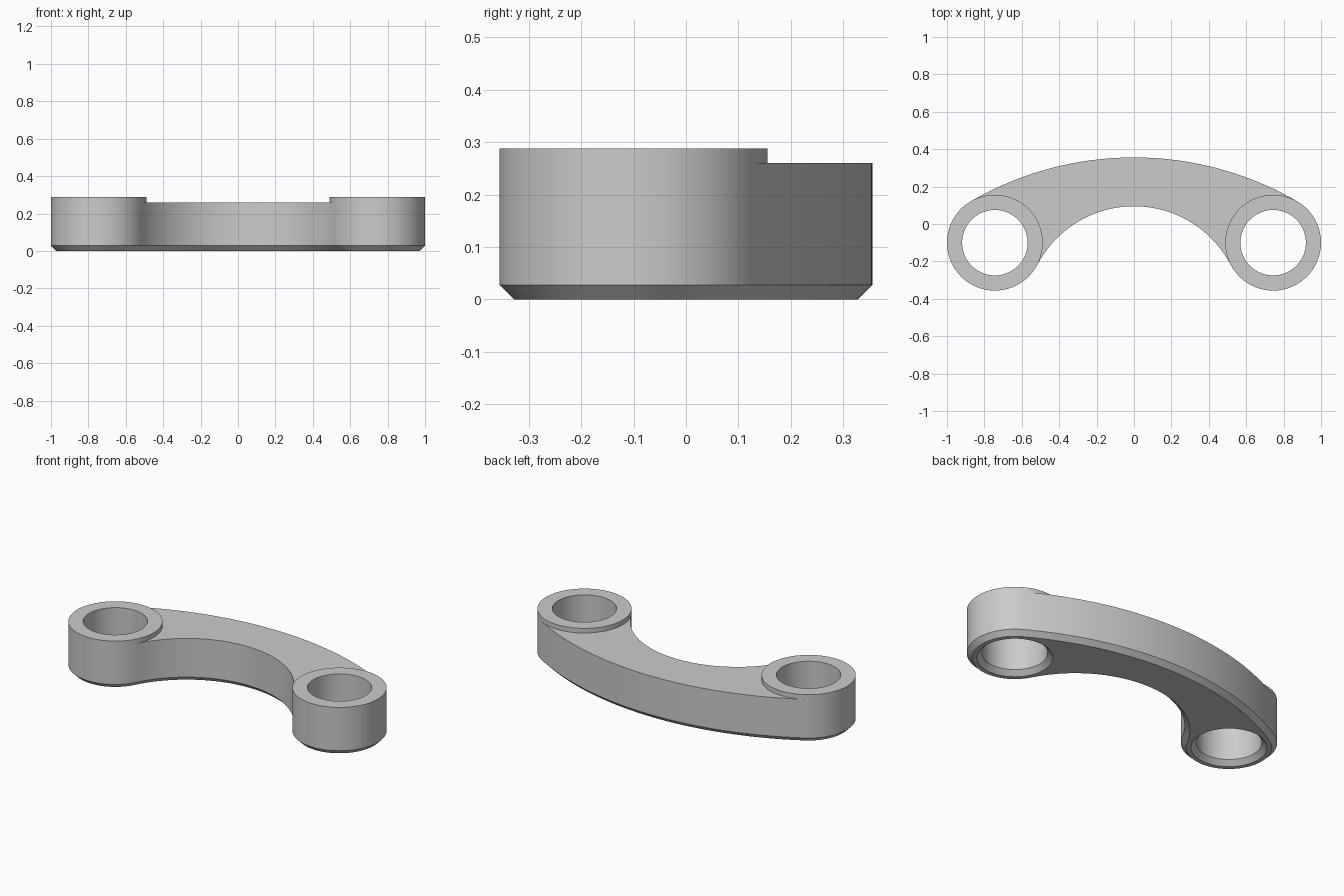
import bpy
import bmesh
from math import atan2, cos, hypot, pi, sin

cube = bpy.data.objects.get("Cube")
if cube:
    bpy.data.objects.remove(cube)

# Main dimensions
BOSS_X, BOSS_Y = 0.744, -0.1
BOSS_R, HOLE_R = 0.256, 0.175
BACK_Y, FRONT_Y = 0.356, 0.095       # arm edges on the centre line
ARM_TOP, BOSS_TOP, CHAMFER = 0.26, 0.288, 0.028


def tangent_centre(apex, r):
    """Centre y of an arc through (0, apex) tangent to the boss circles."""
    k = apex - r
    return (k * k - BOSS_X ** 2 - BOSS_Y ** 2) / (2 * (k - BOSS_Y))


back_c = tangent_centre(BACK_Y, BOSS_R)
front_c = tangent_centre(FRONT_Y, -BOSS_R)
back_r, front_r = BACK_Y - back_c, FRONT_Y - front_c
a = atan2(BOSS_Y - back_c, BOSS_X)
b = atan2(BOSS_Y - front_c, BOSS_X)


def arc(cx, cy, r, start, end, z, steps=40):
    angles = [start + (end - start) * i / steps for i in range(steps + 1)]
    return [(cx + r * cos(t), cy + r * sin(t), z) for t in angles]


def back_arc(z, inset=0):
    return arc(0, back_c, back_r - inset, pi - a, a, z)


def front_arc(z, inset=0):
    return arc(0, front_c, front_r + inset, b, pi - b, z)


def boss_outside(side, r, z):
    pts = arc(BOSS_X, BOSS_Y, r, a, b - pi, z)
    return [(side * x, y, h) for x, y, h in pts]


def boss_inside(side, r, z):
    pts = arc(BOSS_X, BOSS_Y, r, a, b + pi, z)
    return [(side * x, y, h) for x, y, h in pts]


bm = bmesh.new()


def loft(*rows):
    """Skin a series of matching point rows with quads."""
    rows = [[bm.verts.new(p) for p in row] for row in rows]
    for low, high in zip(rows, rows[1:]):
        for i in range(len(low) - 1):
            bm.faces.new((low[i], low[i + 1], high[i + 1], high[i]))


def arm_face(z, inset):
    """Flat crescent between the two bosses."""
    r = BOSS_R - inset
    loop = (back_arc(z, inset)[:-1] + boss_inside(1, r, z)[:-1]
            + front_arc(z, inset)[:-1] + boss_inside(-1, r, z)[:0:-1])
    bm.faces.new([bm.verts.new(p) for p in loop])


# Arm: top, underside and chamfered edge walls
arm_face(ARM_TOP, 0)
arm_face(0, CHAMFER)
for edge in (back_arc, front_arc):
    loft(edge(0, CHAMFER), edge(CHAMFER), edge(ARM_TOP))

# Bosses: chamfered outer wall, raised rim and through hole
for side in (-1, 1):
    for half in (boss_outside, boss_inside):
        hole = [half(side, HOLE_R, BOSS_TOP), half(side, HOLE_R, CHAMFER),
                half(side, HOLE_R + CHAMFER, 0), half(side, BOSS_R - CHAMFER, 0)]
        rim = [half(side, BOSS_R, ARM_TOP), half(side, BOSS_R, BOSS_TOP)]
        loft(*rim, *hole)
    loft(boss_outside(side, BOSS_R - CHAMFER, 0),
         boss_outside(side, BOSS_R, CHAMFER),
         boss_outside(side, BOSS_R, ARM_TOP))

bmesh.ops.remove_doubles(bm, verts=bm.verts, dist=0.0001)
bmesh.ops.recalc_face_normals(bm, faces=bm.faces)

mesh = bpy.data.meshes.new("curved_link")
bm.to_mesh(mesh)
bm.free()
link = bpy.data.objects.new("curved_link", mesh)
bpy.context.collection.objects.link(link)

# Plain grey finish
grey = bpy.data.materials.new("light_grey")
grey.use_nodes = True
colour = (0.6, 0.6, 0.6, 1)
grey.diffuse_color = colour
grey.node_tree.nodes["Principled BSDF"].inputs["Base Color"].default_value = colour
mesh.materials.append(grey)

bpy.ops.object.select_all(action="DESELECT")
link.select_set(True)
bpy.context.view_layer.objects.active = link
bpy.ops.object.shade_smooth_by_angle(angle=pi / 6)
